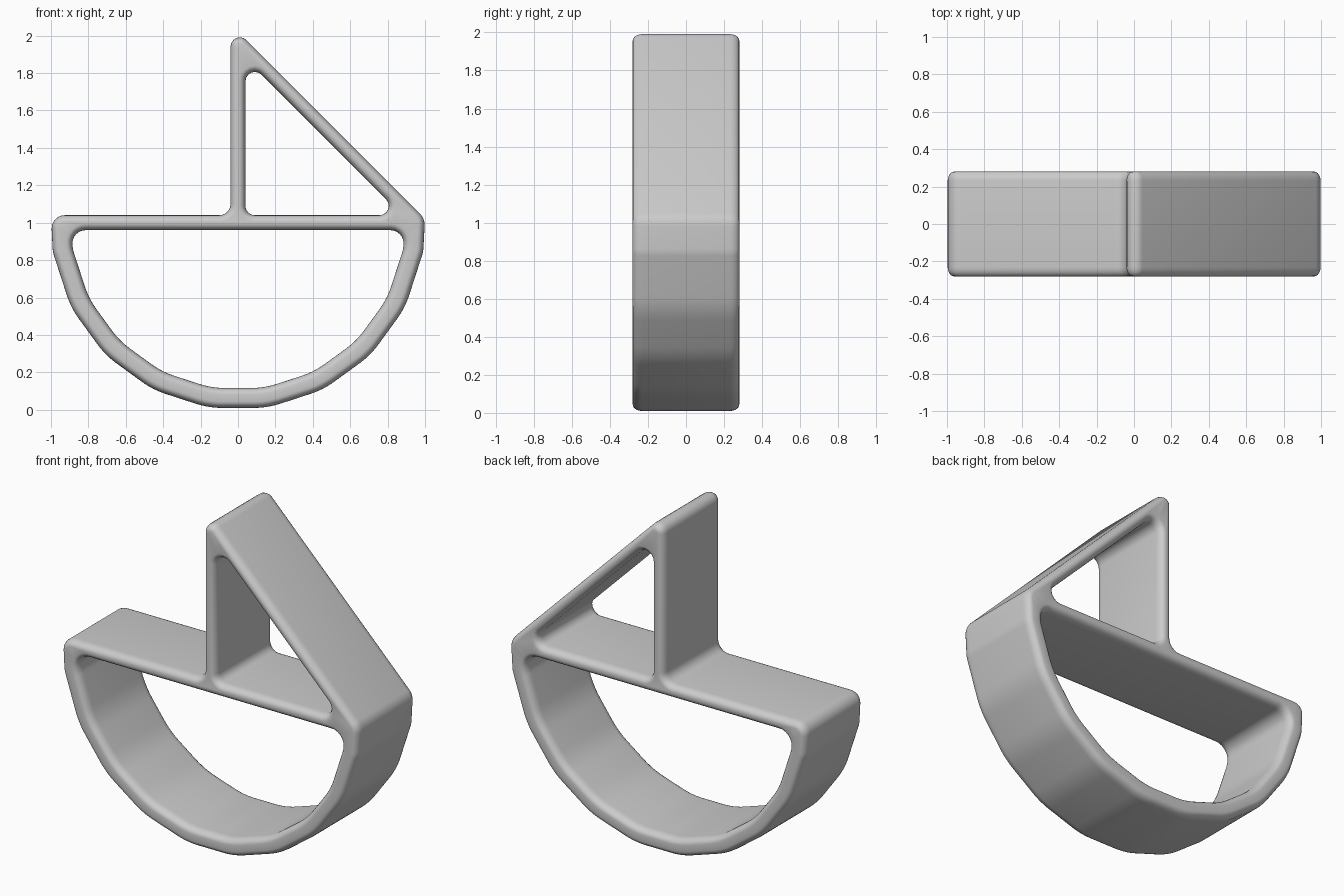
import bpy
import bmesh
import math
from mathutils import Vector

if "Cube" in bpy.data.objects:
    bpy.data.objects.remove(bpy.data.objects["Cube"])

HALF_DEPTH = 0.28
ROUND_IN = 0.034    # edge rounding across the wall
ROUND_DEPTH = 0.05  # edge rounding along the depth
STEPS = 5

grey = bpy.data.materials.new("light grey")
grey.use_nodes = True
grey.diffuse_color = (0.6, 0.6, 0.6, 1)
bsdf = next(n for n in grey.node_tree.nodes if n.type == "BSDF_PRINCIPLED")
bsdf.inputs["Base Color"].default_value = grey.diffuse_color


def rounded(corners, segments=6):
    """Replace each corner (x, z, radius) of an outline by an arc."""
    points = []
    for i, (x, z, r) in enumerate(corners):
        p = Vector((x, z))
        before = (Vector(corners[i - 1][:2]) - p).normalized()
        after = (Vector(corners[(i + 1) % len(corners)][:2]) - p).normalized()
        half = before.angle(after) / 2
        centre = p + (before + after).normalized() * (r / math.sin(half))
        start = p + before * (r / math.tan(half)) - centre
        end = p + after * (r / math.tan(half)) - centre
        for k in range(segments + 1):
            t = k / segments
            sweep = start.angle(end)
            arc = (start * math.sin((1 - t) * sweep) + end * math.sin(t * sweep)) / math.sin(sweep)
            points.append(centre + arc)
    return points


def offset(points, d):
    """Shift a counter-clockwise outline inwards by d."""
    result = []
    for i, p in enumerate(points):
        a = (p - points[i - 1]).normalized()
        b = (points[(i + 1) % len(points)] - p).normalized()
        na, nb = Vector((-a.y, a.x)), Vector((-b.y, b.x))
        result.append(p + (na + nb) * (d / (1 + na.dot(nb))))
    return result


def bowl_arc(radius, fillet):
    """Faceted half circle below the deck, from left edge to right edge."""
    angles = [math.radians(189 + 18 * k) for k in range(10)]
    return [(radius * math.cos(a), 1 + radius * math.sin(a),
             0.15 if k in (0, 9) else fillet) for k, a in enumerate(angles)]


# Outlines, all counter-clockwise: silhouette, bowl opening, sail opening
silhouette = rounded([(-1, 1.04, 0.07)] + bowl_arc(1.0025, 0.45) + [
    (1, 1.022, 0.09), (-0.04, 2.062, 0.05), (-0.04, 1.04, 0.06)])
bowl_opening = rounded([(-0.888, 0.96, 0.07)] + bowl_arc(0.895, 0.45) + [(0.888, 0.96, 0.07)])
sail_opening = rounded([(0.04, 1.04, 0.05), (0.877, 1.04, 0.05), (0.04, 1.877, 0.05)])

# Rounded depth section: (offset into the wall, y)
section = []
for k in range(STEPS + 1):
    a = math.pi / 2 * k / STEPS
    section.append((ROUND_IN * (1 - math.sin(a)),
                    -HALF_DEPTH + ROUND_DEPTH * (1 - math.cos(a))))
section += [(d, -y) for d, y in reversed(section)]

# Walls lofted along the depth, then front and back caps
bm = bmesh.new()
caps = [[], []]
for outline, sign in ((silhouette, 1), (bowl_opening, -1), (sail_opening, -1)):
    rings = []
    for d, y in section:
        rings.append([bm.verts.new((p.x, y, p.y)) for p in offset(outline, sign * d)])
    n = len(outline)
    for low, high in zip(rings, rings[1:]):
        for i in range(n):
            j = (i + 1) % n
            bm.faces.new((low[i], low[j], high[j], high[i]))
    for cap, ring in zip(caps, (rings[0], rings[-1])):
        cap += [bm.edges.get((ring[i - 1], ring[i])) for i in range(n)]
for cap in caps:
    bmesh.ops.triangle_fill(bm, use_beauty=True, use_dissolve=False, edges=cap)
bmesh.ops.recalc_face_normals(bm, faces=bm.faces)

mesh = bpy.data.meshes.new("boat_frame")
bm.to_mesh(mesh)
bm.free()
mesh.materials.append(grey)
boat = bpy.data.objects.new("boat_frame", mesh)
bpy.context.collection.objects.link(boat)
bpy.ops.object.select_all(action="DESELECT")
boat.select_set(True)
bpy.context.view_layer.objects.active = boat
bpy.ops.object.shade_smooth_by_angle(angle=math.radians(35))
